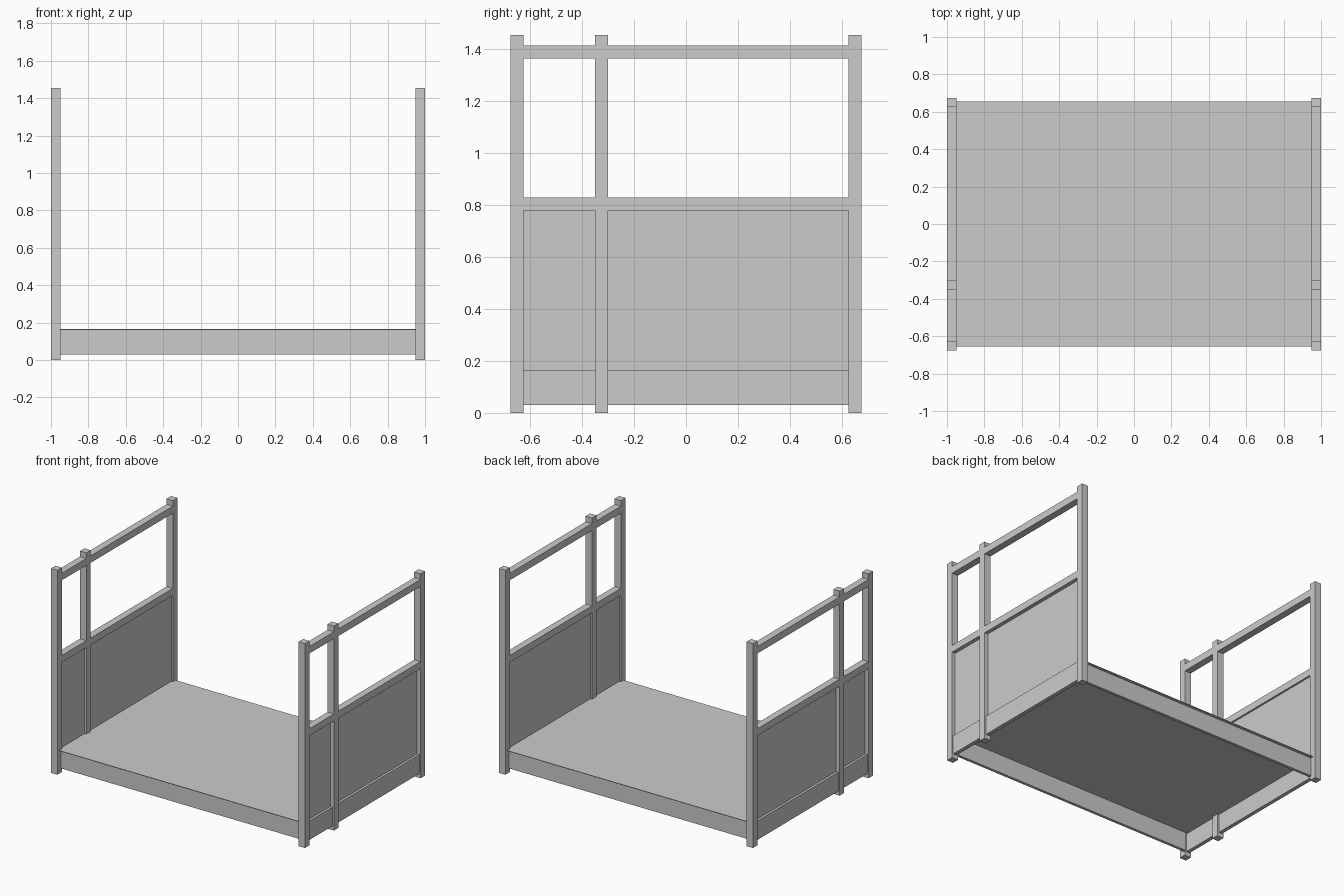
import bpy
import bmesh
from mathutils import Vector

if "Cube" in bpy.data.objects:
    bpy.data.objects.remove(bpy.data.objects["Cube"])


def box(name, x, y, z):
    """Axis-aligned box from (min, max) ranges."""
    bm = bmesh.new()
    bmesh.ops.create_cube(bm, size=1)
    size = Vector((x[1] - x[0], y[1] - y[0], z[1] - z[0]))
    centre = Vector((sum(x) / 2, sum(y) / 2, sum(z) / 2))
    for v in bm.verts:
        v.co = Vector((v.co.x * size.x, v.co.y * size.y, v.co.z * size.z)) + centre
    mesh = bpy.data.meshes.new(name)
    bm.to_mesh(mesh)
    bm.free()
    obj = bpy.data.objects.new(name, mesh)
    bpy.context.collection.objects.link(obj)
    return obj


def mirrored_box(name, x, y, z, axis=0):
    """Box repeated on the opposite side of the model."""
    obj = box(name, x, y, z)
    mod = obj.modifiers.new("Mirror", "MIRROR")
    mod.use_axis = [i == axis for i in range(3)]
    return obj


POST_X = (0.95, 1.0)
POSTS = {"front": (-0.675, -0.625), "middle": (-0.35, -0.30), "back": (0.625, 0.675)}

# Upright posts on both ends
for label, y in POSTS.items():
    mirrored_box(label + "_post", POST_X, y, (0, 1.455))

# Rails and infill panels in each bay between posts
BAYS = {"short": (-0.625, -0.35), "long": (-0.30, 0.625)}
for label, y in BAYS.items():
    mirrored_box(label + "_top_rail", POST_X, y, (1.365, 1.415))
    mirrored_box(label + "_middle_rail", POST_X, y, (0.78, 0.83))
    mirrored_box(label + "_panel", (0.963, 0.973), y, (0.03, 0.78))
    mirrored_box(label + "_end_board", (0.965, 0.99), y, (0.03, 0.165))

# Thin floor sheet, open underneath
box("floor", (-0.97, 0.97), (-0.655, 0.655), (0.161, 0.165))

# Skirt boards along front and back
mirrored_box("skirt_board", (-0.95, 0.95), (0.615, 0.635), (0.03, 0.161), axis=1)
